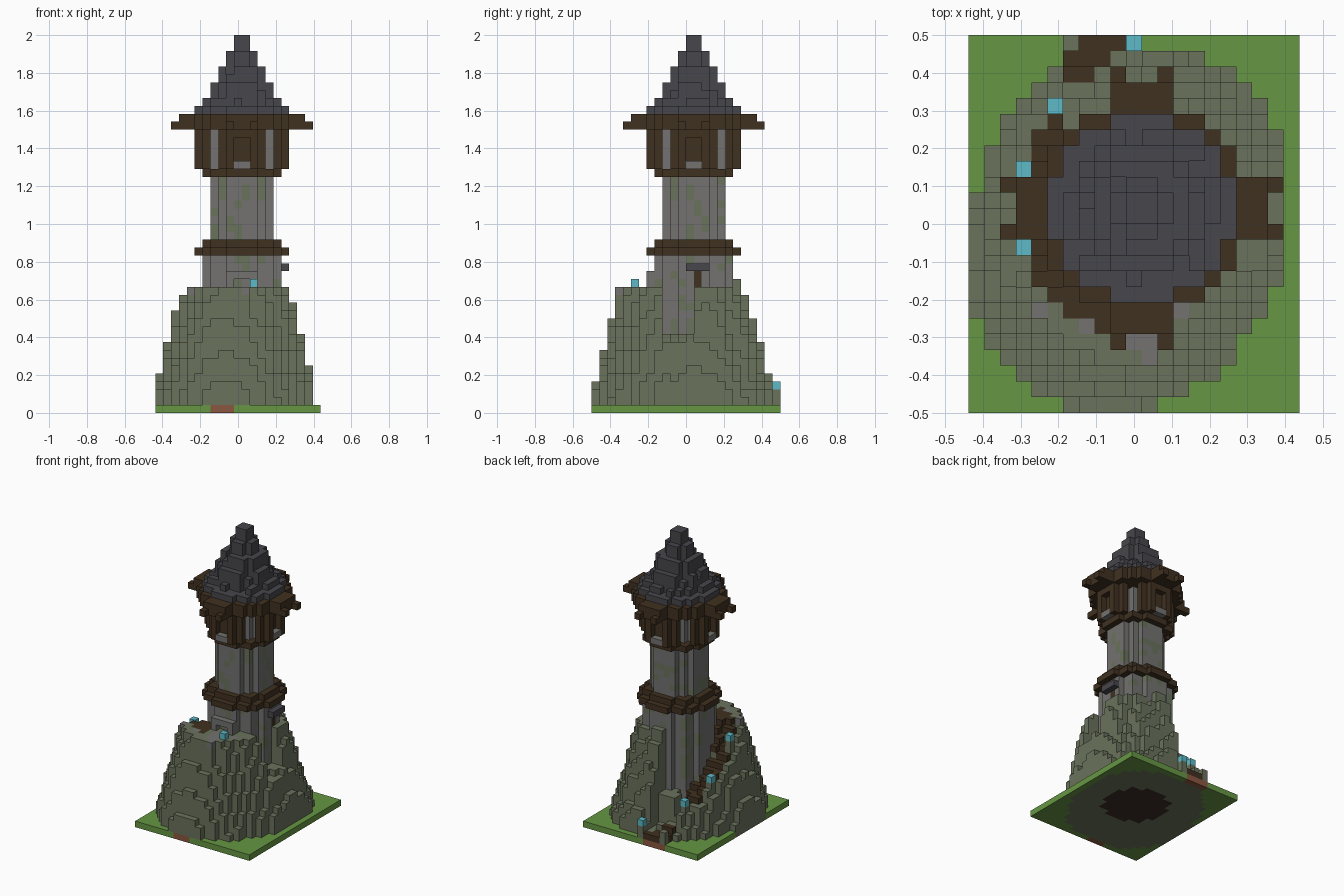
import bpy, bmesh, math, random
from mathutils import Vector

random.seed(4)
cube = bpy.data.objects.get("Cube")
if cube:
    bpy.data.objects.remove(cube)

NX, NY, NZ = 21, 24, 48          # block grid
U = 2 / NZ                       # block size
CX, CY = 11, 13                  # tower axis

# Flat colours
COLOURS = {
    "grass": (102, 150, 67), "mossy_rock": (106, 114, 92), "stone": (115, 114, 113),
    "dark_wood": (64, 49, 32), "slate": (71, 70, 76), "lantern_glow": (93, 186, 198),
    "clay": (138, 87, 64), "earth": (58, 44, 36),
}


def linear(c):
    c /= 255
    return c / 12.92 if c < 0.04 else ((c + 0.055) / 1.055) ** 2.4


MATS = {}
for name, rgb in COLOURS.items():
    mat = bpy.data.materials.new(name)
    colour = [linear(c) for c in rgb] + [1]
    mat.use_nodes = True
    mat.diffuse_color = colour
    mat.node_tree.nodes["Principled BSDF"].inputs["Base Color"].default_value = colour
    MATS[name] = mat
INDEX = {name: i for i, name in enumerate(MATS)}

blocks = {}                      # cell -> (part, colour)


def put(part, colour, x, y, z):
    blocks[x, y, z] = (part, colour)


def box(part, colour, xs, ys, zs):
    for x in range(*xs):
        for y in range(*ys):
            for z in range(*zs):
                put(part, colour, x, y, z)


def column(part, colour, x, y, z0, z1):
    box(part, colour, (x, x + 1), (y, y + 1), (z0, z1))


def rel(x, y):
    return x + 0.5 - CX, y + 0.5 - CY


def columns():
    return [(x, y) for x in range(NX) for y in range(NY)]


def disc(part, colour, r, z0, z1, moss=0):
    for x, y in columns():
        if math.hypot(*rel(x, y)) < r:
            streak = 0
            for z in range(z0, z1):
                if streak <= 0 and random.random() < moss:
                    streak = random.randint(1, 2)
                put(part, "mossy_rock" if streak > 0 else colour, x, y, z)
                streak -= 1


# Ground plate
box("ground", "grass", (0, NX), (0, NY), (0, 1))


# Rocky hill with a stairway wound round its left-hand slope
def rim_depth(x, y):
    dx = x + 0.5 - 10
    dy = y + 0.5 - 11.3 - (0.15 if dx > 0 else 0.11) * dx
    return 10.4 * (1 - math.hypot(dx / (10.5 if dx > 0 else 10.1), dy / (12 if dy > 0 else 11.3)))


def turn(x, y):
    dx, dy = rel(x, y)
    return math.atan2(-dx, dy) % (2 * math.pi)


roughness = {(x // 2, y // 2): random.random() ** 2 for x, y in columns()}
for x, y in columns():
    depth = rim_depth(x, y)
    dx, dy = rel(x, y)
    r, t = math.hypot(dx, dy), turn(x, y)
    lower_flight = y >= 21 and 6 + (y == 23) <= x < y - 13
    upper_flight = 5 <= r < 8 and 0.72 < t < 2.9
    climb = max(1, 23 - y) if lower_flight else max(1, min(15, round(6.3 * t)))
    if lower_flight or upper_flight:
        column("hill", "mossy_rock", x, y, 0, climb)
        put("stairs", "dark_wood", x, y, climb)
        continue
    if depth <= 0 or x == NX - 1:
        continue
    rough = 1.5 if dy < -3 else 2.5
    height = 3 + (3.6 if dy > 4 else 4.2) * depth
    height -= rough * (roughness[x // 2, y // 2] + random.random() ** 3) / 1.5
    height = min(height, 16 if dy < 5 else 16.8, 14 if x < 3 else 17)
    if 0.15 < t < 2.3:
        limit = climb + (r > 8) * random.choice((0, 1, 1))
        height = min(height, 7 if t < 0.6 and r < 7.5 else limit)
    if dx > 4 and 9 <= y <= 12:
        height = min(height, 8 + random.random() * 3)
    column("hill", "mossy_rock", x, y, 0, max(2, round(height)))
for x in range(NX):                       # grass edge along the front and back
    put("ground", "clay" if 7 <= x < 10 else "grass", x, 0, 0)
    put("ground", "clay" if 6 <= x < 10 else "grass", x, NY - 1, 0)
column("hill", "mossy_rock", 6, NY - 1, 1, 3)

# Lanterns on rock posts beside the stairs
for x, y, z in ((10, 23, 3), (5, 19, 6), (3, 15, 9), (3, 10, 14), (12, 5, 16)):
    column("hill", "mossy_rock", x, y, 1, z)
    for above in range(z, 18):
        blocks.pop((x, y, above), None)
    put("lanterns", "lantern_glow", x, y, z)

# Round stone tower
disc("tower", "earth", 5, 0, 1)
disc("tower", "stone", 5, 1, 20, 0.12)
disc("tower", "stone", 4, 22, 30, 0.18)
disc("tower", "stone", 4, 30, 37, 0.06)

# Front landing, loose paving stones and doorway
box("landing", "stone", (10, 12), (4, 7), (15, 16))
for x, y in ((11, 3), (4, 6), (7, 5), (13, 6)):
    put("landing", "stone", x, y, 15)
box("doorway", "stone", (9, 13), (7, 8), (16, 18))
for x in (10, 11):
    blocks.pop((x, 7, 16))

# Side window with a slate awning
column("window", "dark_wood", 15, 13, 16, 18)
box("awning", "slate", (16, 17), (12, 15), (18, 19))

# Timber belt
disc("belt", "dark_wood", 6, 20, 21)
disc("belt", "dark_wood", 5, 21, 22)

# Timber gallery: floor, four panels with windows, open corners, eaves and beams
disc("gallery", "dark_wood", 5, 30, 31)
for x, y in columns():
    dx, dy = rel(x, y)
    r = math.hypot(dx, dy)
    near, far = sorted((abs(dx), abs(dy)))
    if r < 6 and near < 3 and far > 4:
        for z in range(31, 36):
            window = near < 1 and far > 5 and z < 35
            if not window:
                put("gallery", "dark_wood", x, y, z)
            elif z == 31:
                put("window_sills", "stone", x, y, z)
    if r < 6.6 and far < 6:
        column("eaves", "dark_wood", x, y, 36, 38)
    if near < 2 and 6 < far < 8:
        column("beams", "dark_wood", x, y, 36, 38)
    if 1 < near < 2 and 8 < far < 9:
        put("beams", "dark_wood", x, y, 36)

# Stepped slate spire with some chipped ledges
disc("spire", "slate", 6, 38, 39)
disc("spire", "slate", 5, 39, 40)
for step in range(4):
    disc("spire", "slate", 4 - step, 40 + 2 * step, 42 + 2 * step)
for x, y in columns():
    if 2 < math.hypot(*rel(x, y)) < 5 and random.random() < 0.25:
        top = max(z for z in range(NZ) if (x, y, z) in blocks)
        del blocks[x, y, top]

# Turn each part's exposed block sides into a mesh
AXES = [Vector(v) for v in ((1, 0, 0), (0, 1, 0), (0, 0, 1))]
ORIGIN = Vector((NX / 2, NY / 2, 0))


def build(part):
    bm = bmesh.new()
    for cell, (owner, colour) in blocks.items():
        if owner != part:
            continue
        centre = Vector(cell) + Vector((0.5, 0.5, 0.5))
        for a in range(3):
            for sign in (-1, 1):
                n = AXES[a] * sign
                if tuple(int(c + d) for c, d in zip(cell, n)) in blocks:
                    continue
                u = AXES[(a + 1) % 3] / 2
                v = AXES[(a + 2) % 3] / 2 * sign
                mid = centre + n / 2 - ORIGIN
                corners = (mid - u - v, mid + u - v, mid + u + v, mid - u + v)
                face = bm.faces.new([bm.verts.new(p * U) for p in corners])
                face.material_index = INDEX[colour]
    bmesh.ops.remove_doubles(bm, verts=bm.verts, dist=U / 100)
    mesh = bpy.data.meshes.new(part)
    bm.to_mesh(mesh)
    bm.free()
    for mat in MATS.values():
        mesh.materials.append(mat)
    bpy.context.collection.objects.link(bpy.data.objects.new(part, mesh))


for part in sorted({owner for owner, _ in blocks.values()}):
    build(part)
